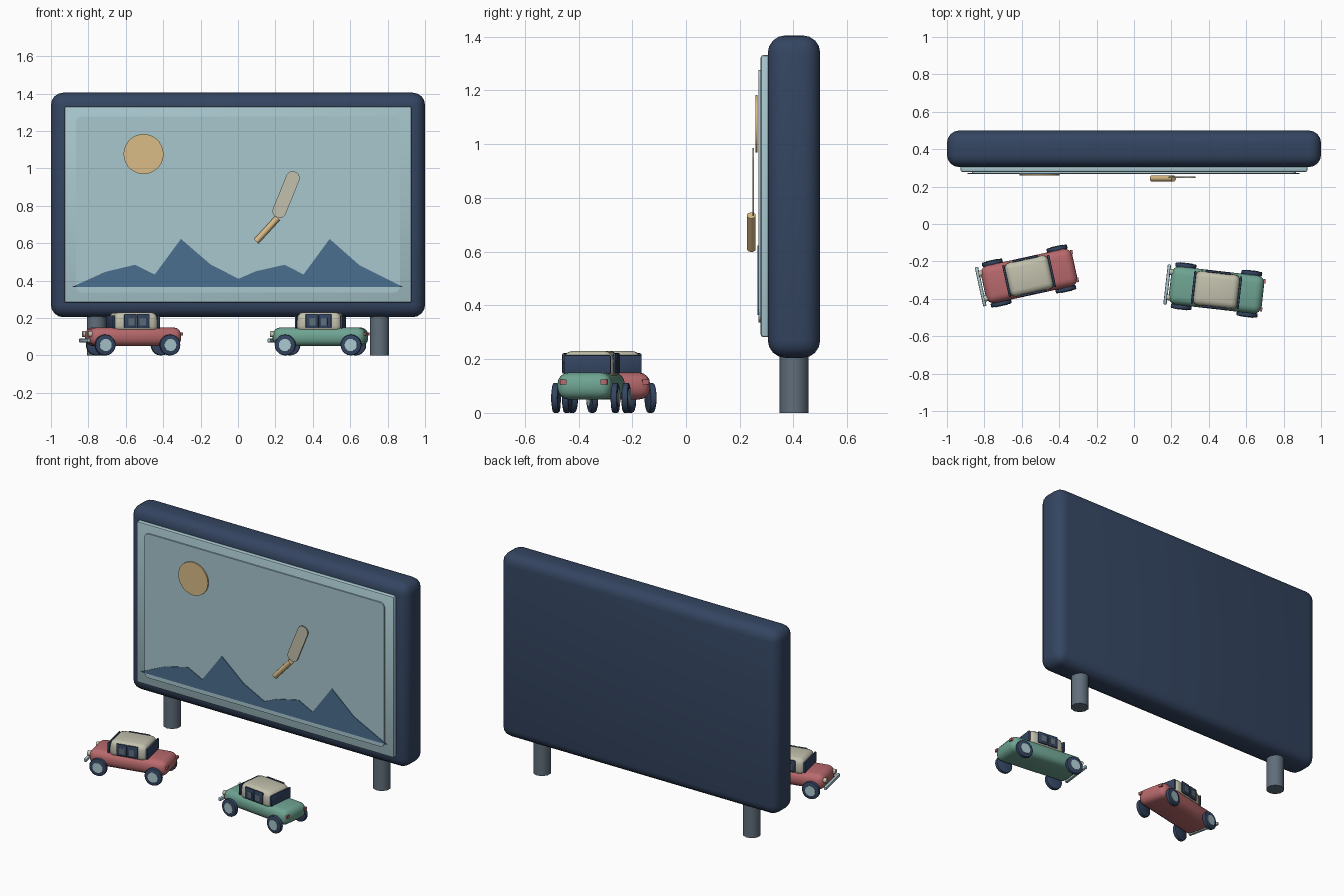
import bpy, bmesh, math
from mathutils import Matrix, Vector

if "Cube" in bpy.data.objects:
    bpy.data.objects.remove(bpy.data.objects["Cube"], do_unlink=True)


def material(name, r, g, b):
    lin = [((c / 255 + 0.055) / 1.055) ** 2.4 for c in (r, g, b)] + [1]
    m = bpy.data.materials.new(name)
    m.use_nodes = True
    m.diffuse_color = lin
    m.node_tree.nodes["Principled BSDF"].inputs["Base Color"].default_value = lin
    return m


navy = material("dark navy", 52, 69, 97)
pale = material("pale blue", 168, 199, 206)
gold = material("warm sand", 218, 187, 134)
blue = material("slate blue", 74, 110, 143)
cream = material("cream", 194, 192, 172)
red = material("dusty red", 184, 105, 108)
green = material("sage green", 110, 163, 146)
steel = material("steel grey", 96, 110, 122)


def finish(name, bm, mat, matrix, angle=40):
    bmesh.ops.recalc_face_normals(bm, faces=bm.faces)
    mesh = bpy.data.meshes.new(name)
    bm.to_mesh(mesh)
    bm.free()
    mesh.materials.append(mat)
    for p in mesh.polygons:
        p.use_smooth = True
    mesh.set_sharp_from_angle(angle=math.radians(angle))
    obj = bpy.data.objects.new(name, mesh)
    bpy.context.collection.objects.link(obj)
    obj.matrix_world = matrix
    return obj


def box(name, loc, size, mat, bevel=0, segments=3, base=Matrix(), taper=1):
    """Box with rounded edges; taper narrows the top."""
    bm = bmesh.new()
    bmesh.ops.create_cube(bm, size=1)
    for v in bm.verts:
        k = taper if v.co.z > 0 else 1
        v.co = Vector((v.co.x * size[0] * k, v.co.y * size[1] * k, v.co.z * size[2]))
    if bevel:
        bmesh.ops.bevel(bm, geom=bm.edges[:], offset=bevel, segments=segments,
                        profile=0.5, affect='EDGES')
    return finish(name, bm, mat, base @ Matrix.Translation(loc))


def rod(name, start, end, radius, sides, mat, base=Matrix(), bevel=0):
    a, b = Vector(start), Vector(end)
    bm = bmesh.new()
    bmesh.ops.create_cone(bm, cap_ends=True, segments=sides, radius1=radius,
                          radius2=radius, depth=(b - a).length)
    if bevel:
        rim = [e for e in bm.edges if abs(e.verts[0].co.z - e.verts[1].co.z) < 1e-5]
        bmesh.ops.bevel(bm, geom=rim, offset=bevel, segments=2, profile=0.5,
                        affect='EDGES')
    turn = (b - a).to_track_quat('Z', 'Y').to_matrix().to_4x4()
    return finish(name, bm, mat, base @ Matrix.Translation((a + b) / 2) @ turn)


def plate(name, outline, y0, y1, mat, base=Matrix()):
    """Flat x-z outline extruded from y0 to y1."""
    bm = bmesh.new()
    face = bm.faces.new([bm.verts.new((x, y0, z)) for x, z in outline])
    out = bmesh.ops.extrude_face_region(bm, geom=[face])
    for v in out["geom"]:
        if isinstance(v, bmesh.types.BMVert):
            v.co.y = y1
    return finish(name, bm, mat, base, 30)


def rounded(cx, cz, w, h, r, tilt=0, steps=5):
    pts = []
    for i, (sx, sz) in enumerate(((1, 1), (-1, 1), (-1, -1), (1, -1))):
        for j in range(steps + 1):
            a = math.pi / 2 * (i + j / steps)
            x = sx * (w / 2 - r) + r * math.cos(a)
            z = sz * (h / 2 - r) + r * math.sin(a)
            pts.append((cx + x * math.cos(tilt) - z * math.sin(tilt),
                        cz + x * math.sin(tilt) + z * math.cos(tilt)))
    return pts


# Billboard screen on two posts
box("screen_frame", (0, 0.402, 0.805), (2, 0.195, 1.2), navy, 0.065, 4)
box("screen_panel", (0, 0.296, 0.807), (1.855, 0.036, 1.05), pale, 0.01, 2)
plate("screen_sheet", rounded(0, 0.807, 1.73, 0.94, 0.03), 0.27, 0.285, pale)
for side, sx in (("right", -1), ("left", 1)):
    rod(side + "_post", (0.757 * sx, 0.402, 0), (0.757 * sx, 0.402, 0.28), 0.054, 10, steel)

# Pictures on the screen
ridge = [(-0.89, 0.365), (-0.71, 0.447), (-0.55, 0.485), (-0.445, 0.433),
         (-0.305, 0.623), (-0.147, 0.487), (0.003, 0.41), (0.094, 0.45),
         (0.25, 0.485), (0.35, 0.433), (0.49, 0.623), (0.65, 0.482), (0.885, 0.365)]
plate("mountains", ridge, 0.266, 0.272, blue)
rod("sun", (-0.505, 0.258, 1.077), (-0.505, 0.266, 1.077), 0.107, 28, gold)
plate("paddle_blade", rounded(0.257, 0.86, 0.074, 0.262, 0.034, math.radians(-22)),
      0.247, 0.254, cream)
rod("paddle_handle", (0.097, 0.243, 0.61), (0.212, 0.243, 0.735), 0.017, 10, gold)


def car(name, x, y, angle, paint):
    base = Matrix.Translation((x, y, 0)) @ Matrix.Rotation(math.radians(angle), 4, 'Z')

    def part(n, loc, size, mat, *rest, **kw):
        box(name + "_" + n, loc, size, mat, *rest, base=base, **kw)

    # Body and cabin
    part("body", (0, 0, 0.1), (0.5, 0.205, 0.1), paint, 0.042, 4)
    part("cabin", (0, 0, 0.178), (0.245, 0.19, 0.106), cream, 0.032, 3, taper=0.96)
    # Windscreens, side windows, lights and wheels
    for end, sx in (("front", -1), ("rear", 1)):
        part(end + "_windscreen", (0.123 * sx, 0, 0.18), (0.012, 0.176, 0.07), navy, 0.005, 2)
        for side, sy in (("right", 1), ("left", -1)):
            tag = end + "_" + side
            part(tag + "_window", (0.035 * sx, 0.095 * sy, 0.184), (0.068, 0.012, 0.076),
                 navy, 0.005, 2)
            part(tag + "_pane", (0.031 * sx, 0.1 * sy, 0.18), (0.034, 0.005, 0.04), steel)
            wx, wy = 0.177 * sx, 0.111 * sy
            rod(name + "_" + tag + "_tyre", (wx, wy - 0.012, 0.056), (wx, wy + 0.012, 0.056),
                0.056, 20, navy, base, 0.006)
            rod(name + "_" + tag + "_hub", (wx, wy, 0.056), (wx, wy + 0.015 * sy, 0.056),
                0.033, 16, pale, base)
            if sx > 0:
                part(tag + "_lamp", (0.249, 0.076 * sy, 0.115), (0.012, 0.024, 0.017), red)
            else:
                rod(name + "_" + tag + "_lamp", (-0.262, 0.068 * sy, 0.114),
                    (-0.235, 0.068 * sy, 0.114), 0.016, 12, cream, base)
    part("front_bumper", (-0.265, 0, 0.08), (0.018, 0.215, 0.02), pale, 0.005, 2)


car("red_car", -0.561, -0.278, 12.3, red)
car("green_car", 0.441, -0.353, -6.5, green)
